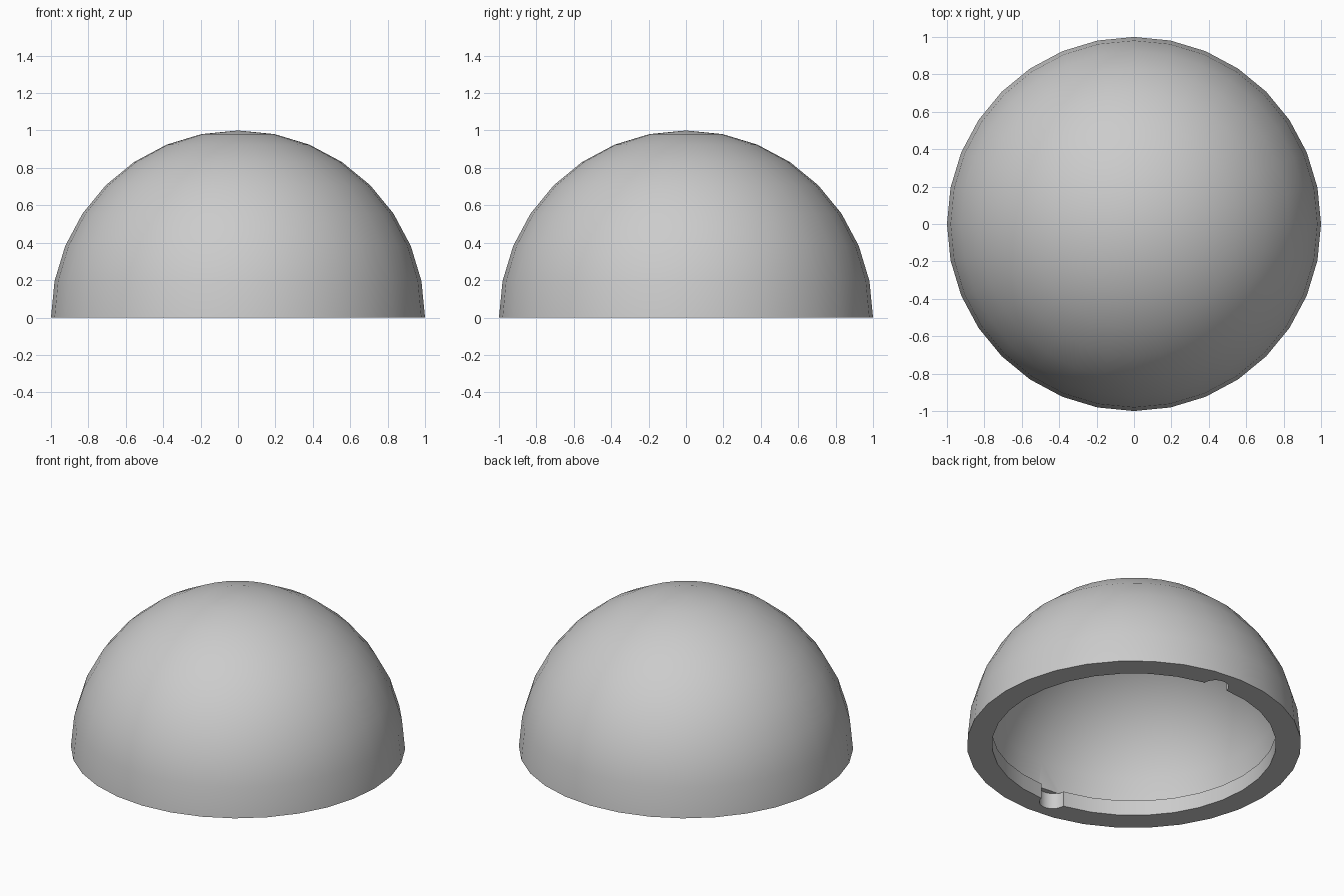
import bpy
import bmesh
from math import sin, cos, pi, asin, sqrt, radians
from mathutils import Matrix, Vector

if "Cube" in bpy.data.objects:
    bpy.data.objects.remove(bpy.data.objects["Cube"], do_unlink=True)

SEGMENTS = 32
OUTER, INNER = 1.0, 0.9
LIP_RADIUS, LIP_HEIGHT = 0.85, 0.1

grey = bpy.data.materials.new("plain grey")
grey.use_nodes = True
colour = (0.6, 0.6, 0.6, 1)
grey.diffuse_color = colour
grey.node_tree.nodes["Principled BSDF"].inputs["Base Color"].default_value = colour


def make_object(name, bm):
    bmesh.ops.recalc_face_normals(bm, faces=bm.faces)
    mesh = bpy.data.meshes.new(name)
    bm.to_mesh(mesh)
    bm.free()
    mesh.materials.append(grey)
    obj = bpy.data.objects.new(name, mesh)
    bpy.context.collection.objects.link(obj)
    return obj


def arc(radius, start, end, steps):
    """Points (r, z) on a circle, by angle above the rim."""
    angles = [start + (end - start) * i / steps for i in range(steps + 1)]
    return [(radius * cos(a), radius * sin(a)) for a in angles]


# Hollow dome shell with an inward lip at the rim, turned from one profile
rings = SEGMENTS // 4
profile = arc(OUTER, pi / 2, 0, rings)
profile += [(LIP_RADIUS, 0), (LIP_RADIUS, LIP_HEIGHT)]
profile += arc(INNER, asin(LIP_HEIGHT / INNER), pi / 2, rings)

bm = bmesh.new()
verts = [bm.verts.new((r, 0, z)) for r, z in profile]
edges = [bm.edges.new(pair) for pair in zip(verts, verts[1:])]
bmesh.ops.spin(bm, geom=verts + edges, cent=(0, 0, 0), axis=(0, 0, 1),
               angle=2 * pi, steps=SEGMENTS, use_merge=False)
bmesh.ops.remove_doubles(bm, verts=bm.verts, dist=0.0005)
dome = make_object("dome_shell", bm)

# Two round locking notches through the lip, opposite each other
bm = bmesh.new()
for side in (1, -1):
    bottom = -0.05
    top = LIP_HEIGHT + 0.004
    centre = Vector((0.07 * side, 0.84 * side, (top + bottom) / 2))
    bmesh.ops.create_cone(bm, cap_ends=True, segments=SEGMENTS,
                          radius1=0.08, radius2=0.08, depth=top - bottom,
                          matrix=Matrix.Translation(centre))
cutter = make_object("notch_cutter", bm)
cutter.hide_render = True

notches = dome.modifiers.new("notches", "BOOLEAN")
notches.operation = "DIFFERENCE"
notches.solver = "EXACT"
notches.object = cutter

bpy.ops.object.select_all(action="DESELECT")
dome.select_set(True)
bpy.context.view_layer.objects.active = dome
bpy.ops.object.modifier_apply(modifier=notches.name)
bpy.data.objects.remove(cutter, do_unlink=True)
bpy.ops.object.shade_smooth_by_angle(angle=radians(30))
